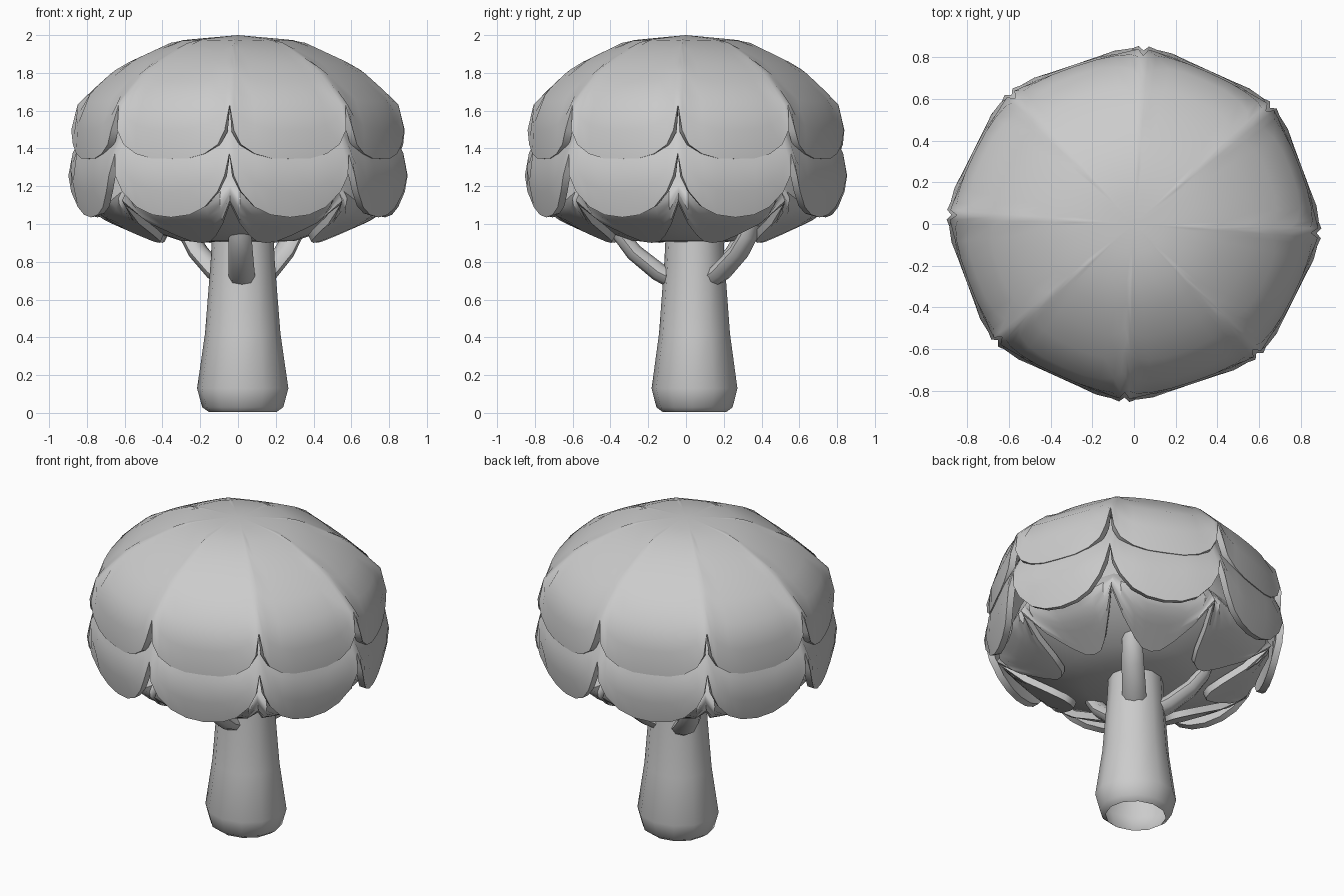
import bpy
import bmesh
import math
from mathutils import Vector

cube = bpy.data.objects.get("Cube")
if cube:
    bpy.data.objects.remove(cube)

grey = bpy.data.materials.new("plain grey")
grey.use_nodes = True
colour = (0.6, 0.6, 0.6, 1)
grey.diffuse_color = colour
grey.node_tree.nodes["Principled BSDF"].inputs["Base Color"].default_value = colour

LOBES = 8
TURN = math.radians(-3)


def finish(name, bm, thickness=0, sharp=40):
    """Turn a bmesh into a shaded object, thickened inwards if asked."""
    bmesh.ops.remove_doubles(bm, verts=bm.verts, dist=0.0005)
    bmesh.ops.recalc_face_normals(bm, faces=bm.faces)
    mesh = bpy.data.meshes.new(name)
    bm.to_mesh(mesh)
    bm.free()
    mesh.materials.append(grey)
    obj = bpy.data.objects.new(name, mesh)
    bpy.context.collection.objects.link(obj)
    bpy.ops.object.select_all(action="DESELECT")
    obj.select_set(True)
    bpy.context.view_layer.objects.active = obj
    if thickness:
        mod = obj.modifiers.new("thickness", "SOLIDIFY")
        mod.thickness = thickness
        mod.offset = -1
        bpy.ops.object.modifier_apply(modifier=mod.name)
    bpy.ops.object.shade_smooth_by_angle(angle=math.radians(sharp))


def skin(bm, columns):
    """Bridge neighbouring columns of points with quads, all the way round."""
    cols = [[bm.verts.new(p) for p in col] for col in columns]
    for i, a in enumerate(cols):
        b = cols[(i + 1) % len(cols)]
        for k in range(len(a) - 1):
            bm.faces.new((a[k], b[k], b[k + 1], a[k + 1]))


def along(profile, s):
    """Point at fraction s of a profile's length."""
    pts = [Vector(p) for p in profile]
    left = s * sum((b - a).length for a, b in zip(pts, pts[1:]))
    for a, b in zip(pts, pts[1:]):
        step = (b - a).length
        if left <= step:
            return a.lerp(b, left / step)
        left -= step
    return pts[-1]


def leaf_layer(name, profile, notch, scallop, rows):
    """Eight-sided shell whose lower rim is cut into rounded lobes."""
    steps = [(-t, f) for t, f in reversed(scallop)] + scallop[1:-1]
    columns = []
    for lobe in range(LOBES):
        for t, f in steps:
            a = TURN + (lobe + 0.5 + t / 2) * math.tau / LOBES
            flat = 0.96 + 0.05 * t * t
            col = []
            for k in range(rows + 1):
                r, z = along(profile, (1 - notch * f) * k / rows)
                col.append((flat * r * math.cos(a), 0.95 * flat * r * math.sin(a), z))
            columns.append(col)
    bm = bmesh.new()
    skin(bm, columns)
    finish(name, bm, 0.04)


def lathe(name, profile, sides, centre, squash):
    columns = []
    for i in range(sides):
        a = TURN + i * math.tau / sides
        columns.append([(centre.x + r * math.cos(a),
                         centre.y + squash * r * math.sin(a), z)
                        for r, z in profile])
    bm = bmesh.new()
    skin(bm, columns)
    finish(name, bm, 0, 50)


# Leaf crown: dome, middle skirt and tucked-under petals
dome_rim = [(0, 0), (0.33, 0.01), (0.6, 0.09), (0.82, 0.26), (0.93, 0.52), (1, 1)]
skirt_rim = [(0, 0), (0.33, 0.04), (0.6, 0.16), (0.82, 0.4), (0.93, 0.65), (1, 1)]
petal_rim = [(0, 0), (0.3, 0.04), (0.57, 0.22), (0.83, 0.58), (1, 1)]
leaf_layer("crown_dome",
           [(0, 2), (0.33, 1.97), (0.63, 1.83), (0.84, 1.64), (0.88, 1.5), (0.88, 1.345)],
           0.235, dome_rim, 8)
leaf_layer("middle_leaf_skirt",
           [(0.45, 1.8), (0.74, 1.62), (0.83, 1.45), (0.885, 1.34), (0.9, 1.22), (0.86, 1.035)],
           0.36, skirt_rim, 7)
leaf_layer("lower_petals",
           [(0.68, 1.3), (0.77, 1.2), (0.82, 1.12), (0.73, 1.03), (0.46, 0.9)],
           0.62, petal_rim, 10)
lathe("crown_core",
      [(0, 1.6), (0.6, 1.5), (0.72, 1.28), (0.76, 1.14), (0.68, 1.06), (0.42, 0.95),
       (0.3, 0.91), (0, 0.9)],
      24, Vector((0, 0)), 0.95)

# Trunk, open at the base
CENTRE = Vector((0.025, 0.045))
lathe("trunk",
      [(0.18, 0.005), (0.215, 0.03), (0.242, 0.13), (0.2, 0.42), (0.17, 0.8), (0.16, 1.0)],
      12, CENTRE, 0.94)


# Flattened branches bending up from the trunk into the crown
def branch(name, degrees):
    a = math.radians(degrees)
    out = Vector((math.cos(a), math.sin(a), 0))
    side = Vector((-out.y, out.x, 0))
    path = [(0.1, 0.7, 0.07), (0.19, 0.745, 0.07), (0.32, 0.85, 0.065),
            (0.39, 0.94, 0.06), (0.42, 1.03, 0.055)]
    rings = []
    for i, (r, z, radius) in enumerate(path):
        p, q = path[max(i - 1, 0)], path[min(i + 1, len(path) - 1)]
        run = (out * (q[0] - p[0]) + Vector((0, 0, q[1] - p[1]))).normalized()
        up = side.cross(run) * 0.7
        middle = CENTRE.to_3d() + out * r + Vector((0, 0, z))
        rings.append([middle + radius * (math.cos(w) * side + math.sin(w) * up)
                      for w in (j * math.tau / 8 for j in range(8))])
    bm = bmesh.new()
    skin(bm, list(zip(*rings)))
    finish(name, bm, 0, 50)


for label, degrees in (("front", 268), ("back_left", 47), ("back_right", 137)):
    branch(label + "_branch", degrees)

bpy.ops.object.select_all(action="DESELECT")
